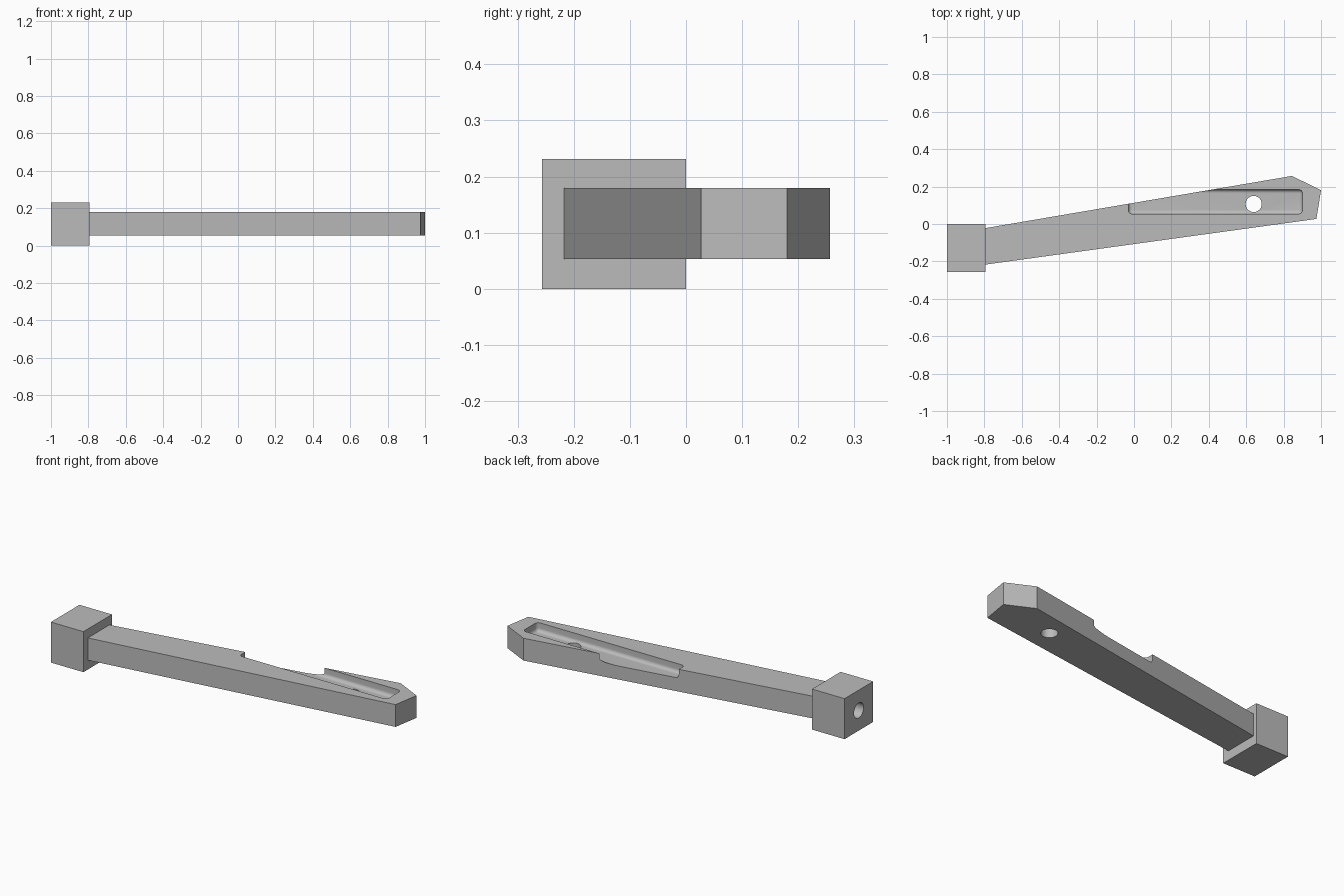
import bpy, bmesh, math
from mathutils import Matrix, Vector

cube = bpy.data.objects.get("Cube")
if cube:
    bpy.data.objects.remove(cube, do_unlink=True)

# Single flat colour
grey = bpy.data.materials.new("plain_grey")
grey.use_nodes = True
colour = (0.5, 0.5, 0.5, 1)
grey.diffuse_color = colour
grey.node_tree.nodes["Principled BSDF"].inputs["Base Color"].default_value = colour


def make_object(name, bm):
    bmesh.ops.recalc_face_normals(bm, faces=bm.faces)
    mesh = bpy.data.meshes.new(name)
    bm.to_mesh(mesh)
    bm.free()
    mesh.materials.append(grey)
    obj = bpy.data.objects.new(name, mesh)
    bpy.context.collection.objects.link(obj)
    return obj


def box(low, high):
    low, high = Vector(low), Vector(high)
    bm = bmesh.new()
    place = Matrix.Translation((low + high) / 2) @ Matrix.Diagonal((high - low).to_4d())
    bmesh.ops.create_cube(bm, size=1, matrix=place)
    return bm


def cylinder(name, centre, radius, depth, turn=0):
    bm = bmesh.new()
    place = Matrix.Translation(centre) @ Matrix.Rotation(turn, 4, "Y")
    bmesh.ops.create_cone(bm, cap_ends=True, segments=48, radius1=radius,
                          radius2=radius, depth=depth, matrix=place)
    return make_object(name, bm)


def activate(obj):
    bpy.ops.object.select_all(action="DESELECT")
    obj.select_set(True)
    bpy.context.view_layer.objects.active = obj


def cut(obj, cutter):
    cutter.hide_render = True
    mod = obj.modifiers.new("cut", "BOOLEAN")
    mod.operation, mod.solver, mod.object = "DIFFERENCE", "EXACT", cutter
    activate(obj)
    bpy.ops.object.modifier_apply(modifier=mod.name)
    bpy.data.objects.remove(cutter, do_unlink=True)


# Slanted arm: outline seen from above, extruded upward
ARM_BOTTOM, ARM_TOP = 0.053, 0.18
outline = [(-0.795, -0.217), (0.975, 0.027), (1, 0.18), (0.845, 0.257), (-0.795, -0.022)]
bm = bmesh.new()
face = bm.faces.new([bm.verts.new((x, y, ARM_BOTTOM)) for x, y in outline])
raised = bmesh.ops.extrude_face_region(bm, geom=[face])["geom"]
bmesh.ops.translate(bm, vec=(0, 0, ARM_TOP - ARM_BOTTOM),
                    verts=[v for v in raised if isinstance(v, bmesh.types.BMVert)])
arm = make_object("arm", bm)

# Rounded pocket that breaks through the back side of the arm
bm = box((-0.03, 0.054, ARM_TOP - 0.05), (0.9, 0.184, ARM_TOP + 0.1))
rounded = [e for e in bm.edges if min(v.co.z for v in e.verts) < ARM_TOP]
bmesh.ops.bevel(bm, geom=rounded, offset=0.02, segments=6, profile=0.5, affect="EDGES")
cut(arm, make_object("pocket_cutter", bm))

# Through hole in the pocket floor
cut(arm, cylinder("hole_cutter", (0.64, 0.107, 0.1), 0.043, 0.4))

# End block with a round socket in its outer face
block = make_object("end_block", box((-1, -0.257, 0), (-0.795, 0, 0.231)))
cut(block, cylinder("socket_cutter", (-1, -0.128, 0.115), 0.043, 0.3, math.pi / 2))

for obj in (arm, block):
    activate(obj)
    bpy.ops.object.shade_smooth_by_angle(angle=math.radians(30))
